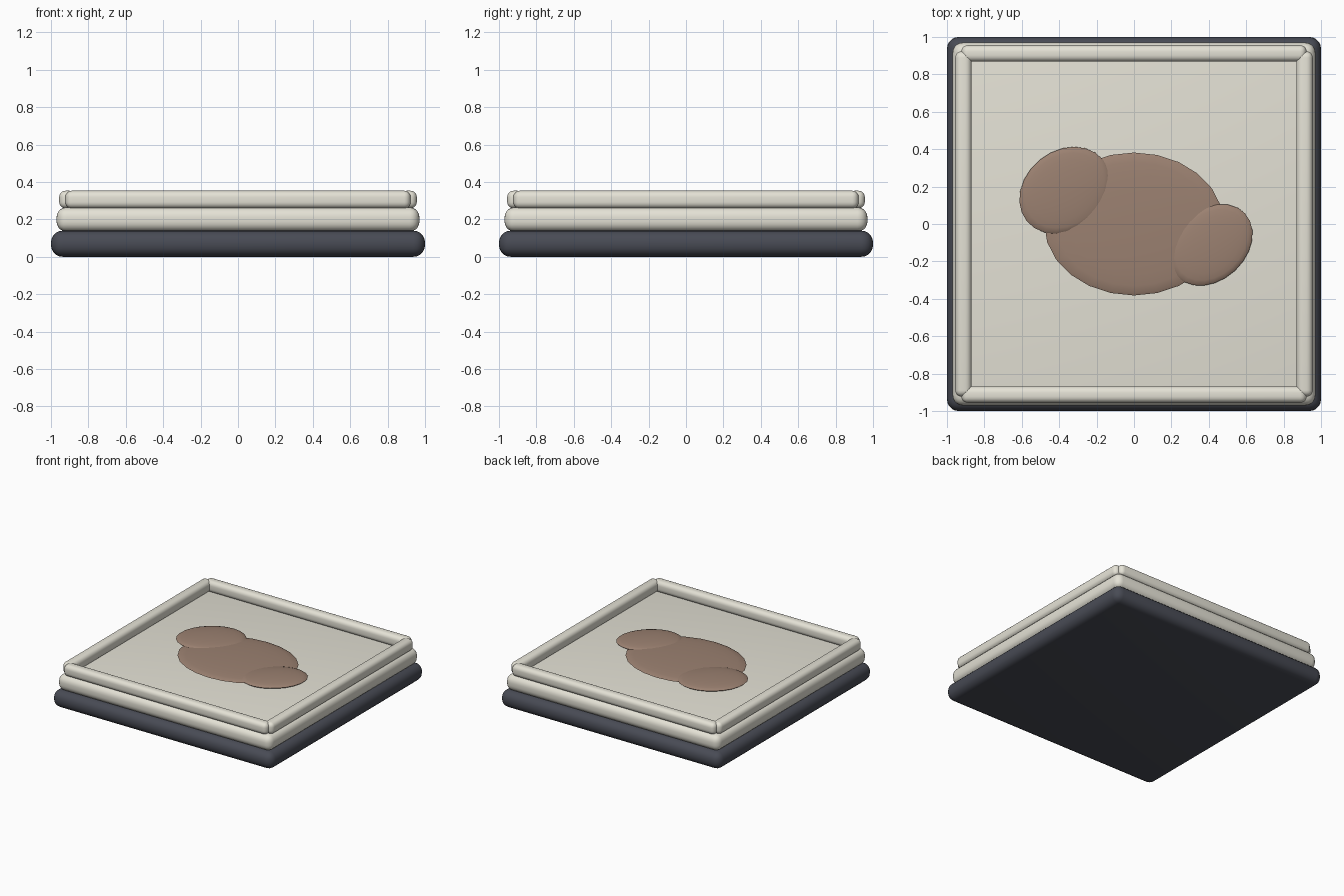
import bpy
import math

if "Cube" in bpy.data.objects:
    bpy.data.objects.remove(bpy.data.objects["Cube"])


def material(name, rgb):
    m = bpy.data.materials.new(name)
    m.diffuse_color = (*rgb, 1)
    m.use_nodes = True
    m.node_tree.nodes["Principled BSDF"].inputs["Base Color"].default_value = m.diffuse_color
    return m


DARK = material("dark_grey", (0.065, 0.07, 0.09))
CREAM = material("cream", (0.78, 0.76, 0.67))
BROWN = material("brown", (0.33, 0.22, 0.165))


def finish(ob, name, mat):
    ob.name = name
    ob.data.materials.append(mat)
    bpy.ops.object.shade_smooth_by_angle(angle=math.radians(35))
    return ob


def rounded_box(name, centre, size, radius, mat):
    bpy.ops.mesh.primitive_cube_add(size=1, location=centre)
    ob = bpy.context.object
    ob.scale = size
    bpy.ops.object.transform_apply(location=False, rotation=False, scale=True)
    bev = ob.modifiers.new("round_edges", 'BEVEL')
    bev.width = radius
    bev.segments = 5
    bpy.ops.object.modifier_apply(modifier=bev.name)
    return finish(ob, name, mat)


def puddle(name, centre, radii, angle, mat):
    bpy.ops.mesh.primitive_uv_sphere_add(segments=24, ring_count=12, radius=1,
                                         location=centre)
    ob = bpy.context.object
    ob.scale = radii
    ob.rotation_euler.z = math.radians(angle)
    bpy.ops.object.transform_apply(location=False, rotation=True, scale=True)
    return finish(ob, name, mat)


# stacked base slabs
rounded_box("base_slab", (0, 0, 0.07), (2, 2, 0.14), 0.063, DARK)
rounded_box("tray_slab", (0, 0, 0.2), (1.94, 1.94, 0.13), 0.053, CREAM)

# raised rim, four overlapping bars
for s, y_name, x_name in ((-1, "front", "left"), (1, "back", "right")):
    rounded_box(y_name + "_rim", (0, s * 0.912, 0.306), (1.845, 0.088, 0.095), 0.034, CREAM)
    rounded_box(x_name + "_rim", (s * 0.912, 0, 0.306), (0.088, 1.845, 0.095), 0.034, CREAM)

# flat overlapping patches on the tray
puddle("main_patch", (0, 0, 0.275), (0.48, 0.382, 0.025), 0, BROWN)
puddle("left_patch", (-0.37, 0.18, 0.285), (0.262, 0.211, 0.025), 39, BROWN)
puddle("right_patch", (0.412, -0.112, 0.283), (0.248, 0.188, 0.025), 43, BROWN)
